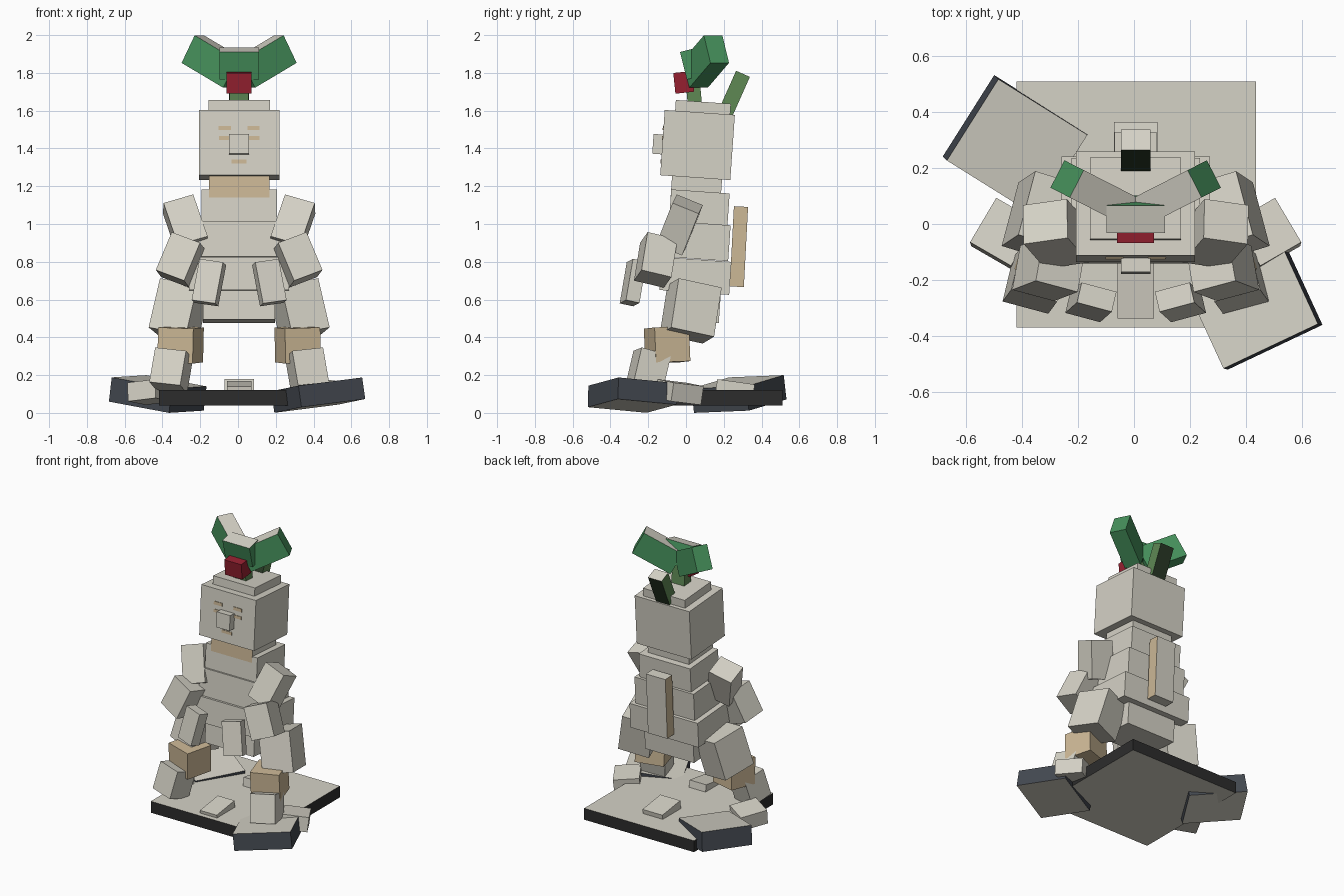
import bpy, math
from mathutils import Matrix, Vector, Euler

if "Cube" in bpy.data.objects:
    bpy.data.objects.remove(bpy.data.objects["Cube"])


def material(name, rgb):
    m = bpy.data.materials.new(name)
    lin = [(c / 255 / 12.92) if c < 10 else ((c / 255 + 0.055) / 1.055) ** 2.4 for c in rgb]
    m.diffuse_color = (*lin, 1)
    m.use_nodes = True
    m.node_tree.nodes["Principled BSDF"].inputs["Base Color"].default_value = m.diffuse_color
    return m


CREAM = material("cream", (213, 210, 198))
TAN = material("tan", (204, 184, 150))
BLACK = material("black", (44, 44, 44))
SLATE = material("slate", (68, 73, 81))
RED = material("red", (150, 32, 48))
LEAF = material("leaf_green", (72, 148, 94))
STEM = material("stem_green", (94, 136, 84))
DARK = material("dark_green", (42, 58, 39))

CX = 0.006  # centre line
AXES = {"x": (0, 1), "-x": (0, -1), "y": (1, 1), "-y": (1, -1), "z": (2, 1), "-z": (2, -1)}


def box(name, loc, size, rot=(0, 0, 0), mat=CREAM, sides=None, parent=None):
    """Rotated box; `sides` overrides the colour of faces by local direction."""
    bpy.ops.mesh.primitive_cube_add(size=1)
    ob = bpy.context.object
    ob.name = name
    ob.data.transform(Matrix.Diagonal((*size, 1)))
    m = Matrix.Translation(loc) @ Euler([math.radians(a) for a in rot]).to_matrix().to_4x4()
    ob.matrix_world = parent @ m if parent else m
    ob.data.materials.append(mat)
    for key, other in (sides or {}).items():
        ob.data.materials.append(other)
        axis, sign = AXES[key]
        for p in ob.data.polygons:
            if p.normal[axis] * sign > 0.9:
                p.material_index = len(ob.data.materials) - 1
    return ob


def pair(name, loc, size, rot, **kw):
    """Right-hand part given, left-hand part mirrored across the centre line."""
    x, y, z = loc
    rx, ry, rz = rot
    box("right_" + name, (CX + x, y, z), size, rot, **kw)
    box("left_" + name, (CX - x, y, z), size, (rx, -ry, -rz), **kw)


PLATE = {"z": CREAM, "-z": CREAM}

# Ground plate, two tilted slabs and small stones
box("base", (0.008, 0.07, 0.08), (0.855, 0.88, 0.08), mat=BLACK, sides=PLATE)
box("back_slab", (-0.425, 0.28, 0.10), (0.38, 0.344, 0.13), (2, 9, -32), SLATE, PLATE)
box("front_slab", (0.425, -0.283, 0.094), (0.376, 0.344, 0.115), (-5, -6.6, 25.3), SLATE, PLATE)
box("front_stone", (CX, -0.235, 0.125), (0.13, 0.2, 0.06), (8, 0, 0))
box("back_stone", (CX, 0.26, 0.13), (0.155, 0.2, 0.07), (-8, 0, 0))
pair("side_stone", (0.47, -0.035, 0.11), (0.17, 0.185, 0.1), (-6, 6, 30))

# Body stack
LEAN = (-4, 0, 0)
box("pelvis", (CX, 0.04, 0.575), (0.38, 0.28, 0.18), LEAN)
box("belly", (CX, 0.05, 0.725), (0.53, 0.37, 0.175), LEAN)
box("waist", (CX, 0.06, 0.91), (0.46, 0.34, 0.19), LEAN)
box("chest", (CX, 0.07, 1.08), (0.40, 0.31, 0.185), LEAN)
box("neck", (CX, 0.055, 1.195), (0.32, 0.265, 0.13), LEAN, sides={"-y": TAN})
box("back_panel", (CX, 0.28, 0.88), (0.15, 0.075, 0.425), (-3, 0, 0),
    sides={"x": TAN, "-x": TAN})

# Head, cap, nose and face marks
head = box("head", (CX, 0.061, 1.418), (0.425, 0.372, 0.346), LEAN)
bpy.context.view_layer.update()
H = head.matrix_world.copy()
box("cap", (0, 0.015, 0.19), (0.325, 0.292, 0.08), parent=H)
box("nose", (0, -0.206, -0.01), (0.105, 0.06, 0.105), parent=H)
for side, s in (("left", -1), ("right", 1)):
    box(side + "_brow", (s * 0.076, -0.187, 0.077), (0.065, 0.006, 0.022), parent=H, mat=TAN)
    box(side + "_eye", (s * 0.076, -0.187, 0.024), (0.062, 0.006, 0.02), parent=H, mat=TAN)
box("mouth", (0, -0.187, -0.1), (0.08, 0.006, 0.02), parent=H, mat=TAN)

# Arms
pair("upper_arm", (0.285, -0.035, 0.995), (0.165, 0.15, 0.25), (-23, 16, -8))
pair("forearm", (0.31, -0.16, 0.81), (0.165, 0.165, 0.22), (-14, -20, 15))
pair("hand", (0.16, -0.28, 0.69), (0.13, 0.075, 0.225), (-12, -8, 15))

# Legs
pair("thigh", (0.32, 0.025, 0.54), (0.21, 0.24, 0.27), (-12, -10, 17))
pair("knee", (0.31, -0.10, 0.36), (0.195, 0.19, 0.185), (2, -2, 17), mat=TAN)
pair("shin", (0.36, -0.20, 0.225), (0.17, 0.165, 0.19), (-15, -6, 15))

# Stem, rear stalk, red berry and leaves on top
box("stem", (CX, 0.04, 1.71), (0.1, 0.075, 0.18), (5, 0, 0), STEM)
box("rear_stalk", (CX, 0.255, 1.69), (0.105, 0.08, 0.23), (-24, 0, 0), STEM,
    {"z": CREAM, "y": DARK, "-y": DARK})
box("berry", (CX, -0.012, 1.75), (0.132, 0.1, 0.11), (6, 0, 0), RED)
box("leaf_center", (CX, 0.035, 1.85), (0.21, 0.1, 0.15), (14, 0, 0), LEAF, {"z": CREAM})
pair("leaf", (0.135, 0.105, 1.86), (0.28, 0.11, 0.165), (0, -28, 27), mat=LEAF,
     sides={"z": CREAM})
